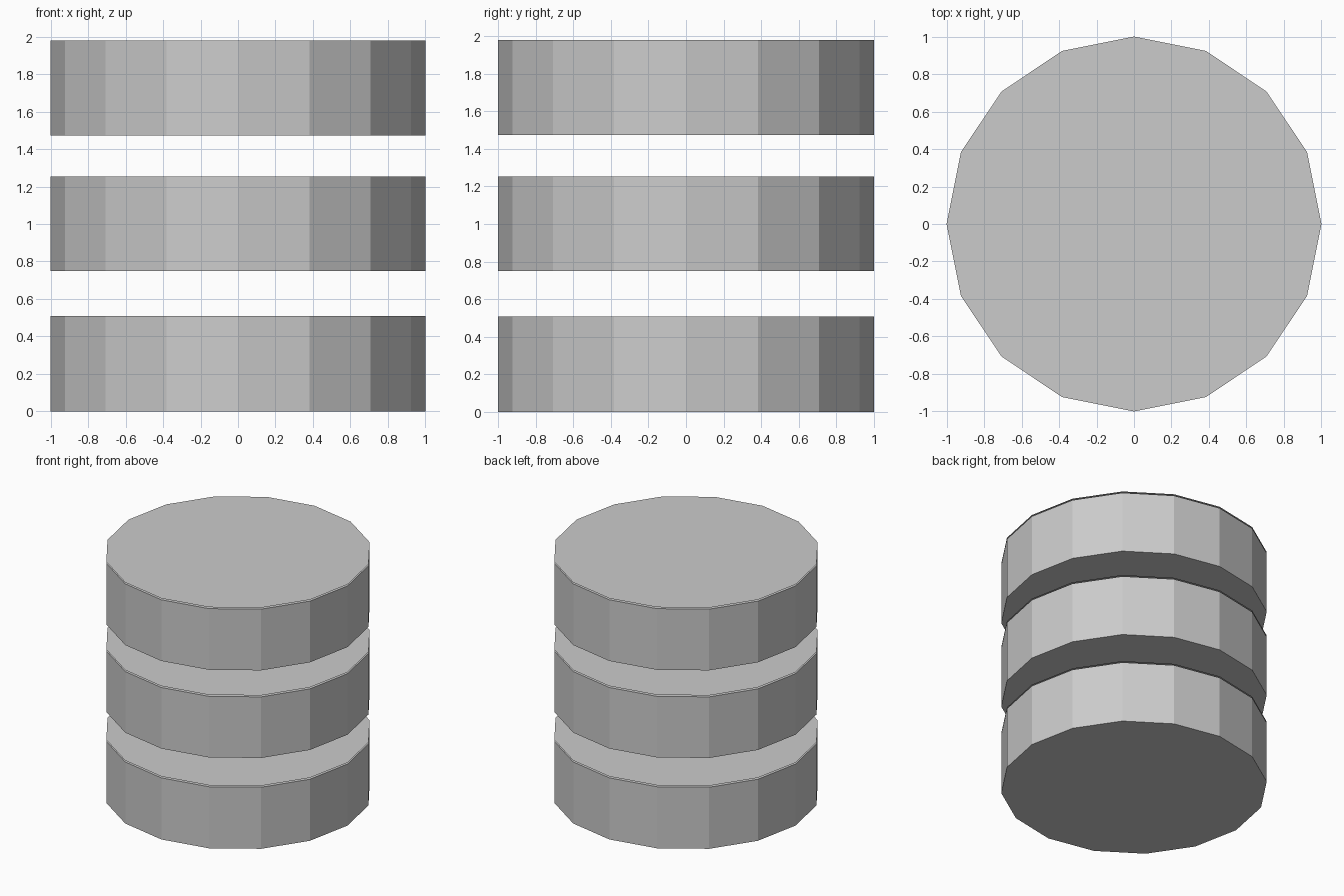
import bpy, bmesh, math

if "Cube" in bpy.data.objects:
    bpy.data.objects.remove(bpy.data.objects["Cube"])

SIDES = 16
GAP = 0.012                                            # slit between drum and lid
DISCS = [(0.0, 0.52), (0.75, 1.266), (1.473, 1.99)]    # bottom and top heights


def finish(name, bm):
    me = bpy.data.meshes.new(name)
    bm.to_mesh(me)
    bm.free()
    ob = bpy.data.objects.new(name, me)
    bpy.context.collection.objects.link(ob)
    return ob


def rim(first, last):
    step = 2 * math.pi / SIDES
    return [(math.cos(i * step), math.sin(i * step)) for i in range(first, last + 1)]


def drum(name, z0, z1):
    bm = bmesh.new()
    lower = [bm.verts.new((x, y, z0)) for x, y in rim(0, SIDES - 1)]
    face = bm.faces.new(lower)
    top = bmesh.ops.extrude_face_region(bm, geom=[face], use_keep_orig=True)["geom"]
    verts = [v for v in top if isinstance(v, bmesh.types.BMVert)]
    bmesh.ops.translate(bm, verts=verts, vec=(0, 0, z1 - z0))
    bmesh.ops.recalc_face_normals(bm, faces=bm.faces)
    return finish(name, bm)


def sheet(name, points, z):
    bm = bmesh.new()
    face = bm.faces.new([bm.verts.new((x, y, z)) for x, y in points])
    face.normal_update()
    if face.normal.z < 0:
        face.normal_flip()
    return finish(name, bm)


# Seams on the lid: front arc (left to right) and back arc (right to left)
half = [(-0.87, -0.30), (-0.66, -0.55), (-0.36, -0.715)]
front_arc = half + [(0, -0.775)] + [(-x, y) for x, y in reversed(half)]
back_arc = [(0.87, 0.30), (0.66, 0.555), (0.36, 0.72), (0, 0.78),
            (-0.36, 0.72), (-0.65, 0.52)]
notch = (-0.64, 0.752)

for n, (z0, z1) in enumerate(DISCS, 1):
    drum(f"drum_{n}", z0, z1 - GAP)
    # Lid: central panel plus two crescent edge pieces
    sheet(f"lid_panel_{n}",
          [(-1, 0)] + front_arc + [(1, 0)] + back_arc + [notch] + rim(6, 7), z1)
    sheet(f"lid_front_crescent_{n}", rim(8, 16) + front_arc[::-1], z1)
    sheet(f"lid_back_crescent_{n}", rim(0, 5) + [notch] + back_arc[::-1], z1)
